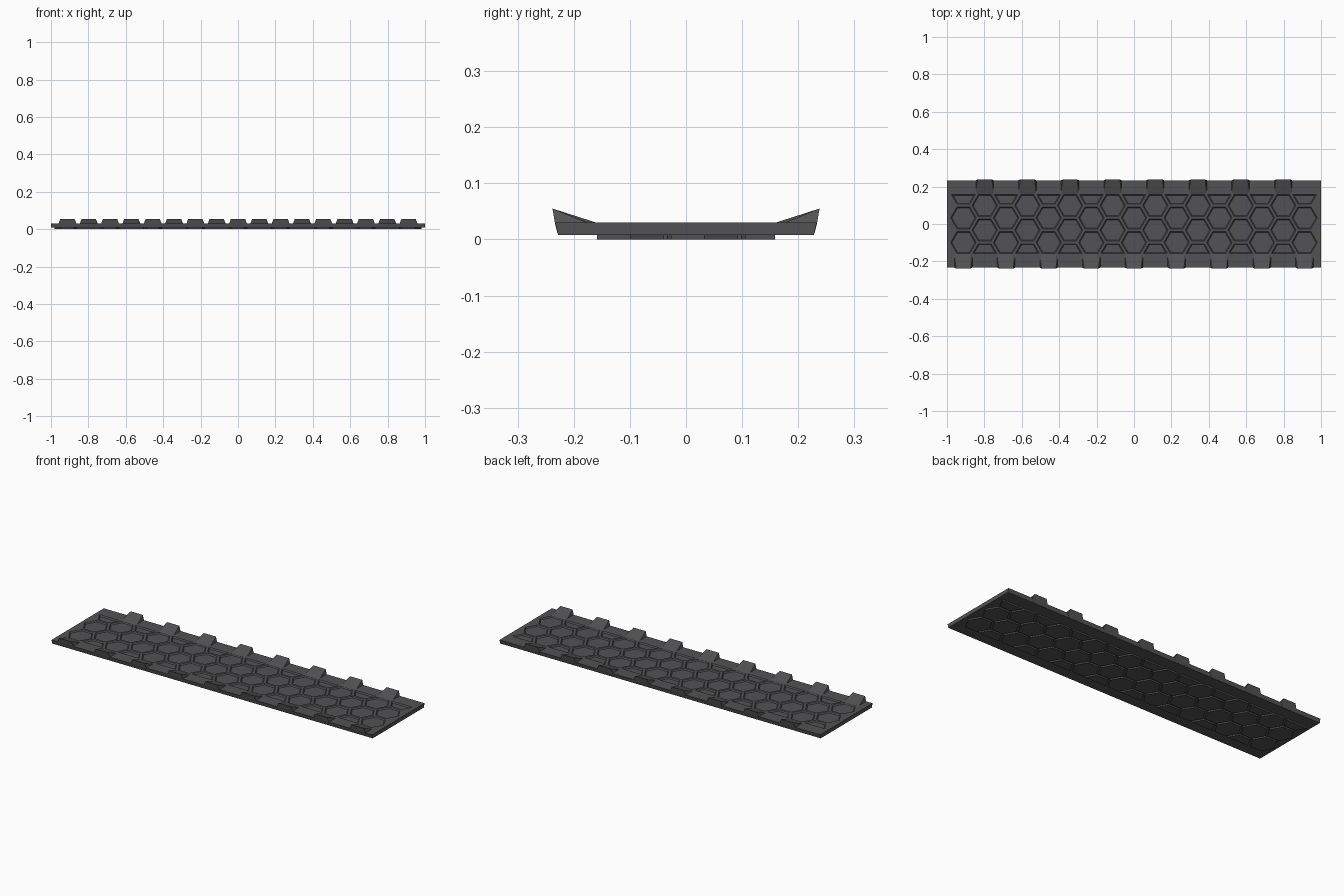
import bpy, bmesh
from math import cos, sin, radians

if "Cube" in bpy.data.objects:
    bpy.data.objects.remove(bpy.data.objects["Cube"])

R = 0.076            # honeycomb cell radius
PITCH = R * 1.5      # column spacing
H = R * 3 ** 0.5     # cell height
LIMIT = 0.16         # half width of the honeycomb field

rubber = bpy.data.materials.new("dark_rubber")
rubber.diffuse_color = (0.085, 0.085, 0.09, 1)
rubber.use_nodes = True
rubber.node_tree.nodes["Principled BSDF"].inputs["Base Color"].default_value = rubber.diffuse_color


def finish(name, bm):
    bmesh.ops.recalc_face_normals(bm, faces=bm.faces)
    me = bpy.data.meshes.new(name)
    bm.to_mesh(me)
    bm.free()
    ob = bpy.data.objects.new(name, me)
    bpy.context.collection.objects.link(ob)
    me.materials.append(rubber)
    return ob


def loft(bm, low, high):
    a = [bm.verts.new(p) for p in low]
    b = [bm.verts.new(p) for p in high]
    n = len(a)
    bm.faces.new(a[::-1])
    bm.faces.new(b)
    for i in range(n):
        bm.faces.new((a[i], a[(i + 1) % n], b[(i + 1) % n], b[i]))


def cell(cx, cy, r, z, half):
    # half = 0 full hexagon, +1 / -1 keeps only the half facing the middle
    if half:
        lim = half * (LIMIT - (R - r) + 0.006)
        h = r * 3 ** 0.5 / 2
        k = (abs(cy) - abs(lim)) / 3 ** 0.5
        pts = [(cx - r + k, lim), (cx - r / 2, cy - half * h),
               (cx + r / 2, cy - half * h), (cx + r - k, lim)]
        if half < 0:
            pts.reverse()
    else:
        pts = [(cx + r * cos(radians(60 * i)), cy + r * sin(radians(60 * i)))
               for i in range(6)]
    return [(x, y, z) for x, y in pts]


# honeycomb layout: staggered columns, each with two full cells and one half
cells = []
for c in range(-8, 9):
    s = 1 if c % 2 == 0 else -1
    for cy, half in ((-H * 0.75, 0), (H * 0.25, 0), (H * 1.25, 1)):
        cells.append((c * PITCH, s * cy, s * half))

# belt plate
bm = bmesh.new()
rect = lambda y, z: [(-1, -y, z), (1, -y, z), (1, y, z), (-1, y, z)]
loft(bm, rect(0.228, 0.008), rect(0.233, 0.03))
plate = finish("belt_plate", bm)

# tapered hexagonal recesses in the upper face
bm = bmesh.new()
for x, y, half in cells:
    loft(bm, cell(x, y, R - 0.014, 0.024, half), cell(x, y, R - 0.002, 0.036, half))
cutter = finish("recess_cutter", bm)
cutter.hide_render = True
cutter.hide_viewport = True
mod = plate.modifiers.new("recesses", 'BOOLEAN')
mod.operation = 'DIFFERENCE'
mod.solver = 'EXACT'
mod.object = cutter

# hexagonal tread pads underneath
bm = bmesh.new()
for x, y, half in cells:
    loft(bm, cell(x, y, R - 0.007, 0.0, half), cell(x, y, R - 0.007, 0.0085, half))
finish("tread_pads", bm)

# wedge lugs along both edges, staggered
bm = bmesh.new()
for c in range(-8, 9):
    s = -1 if c % 2 == 0 else 1
    vs = []
    for w, y, z in ((0.038, 0.160, 0.030), (0.048, 0.175, 0.029), (0.048, 0.2335, 0.029),
                    (0.038, 0.229, 0.010), (0.038, 0.238, 0.055)):
        for sx in (-1, 1):
            vs.append(bm.verts.new((c * PITCH + sx * w, s * y, z)))
    bmesh.ops.convex_hull(bm, input=vs)
finish("edge_lugs", bm)
